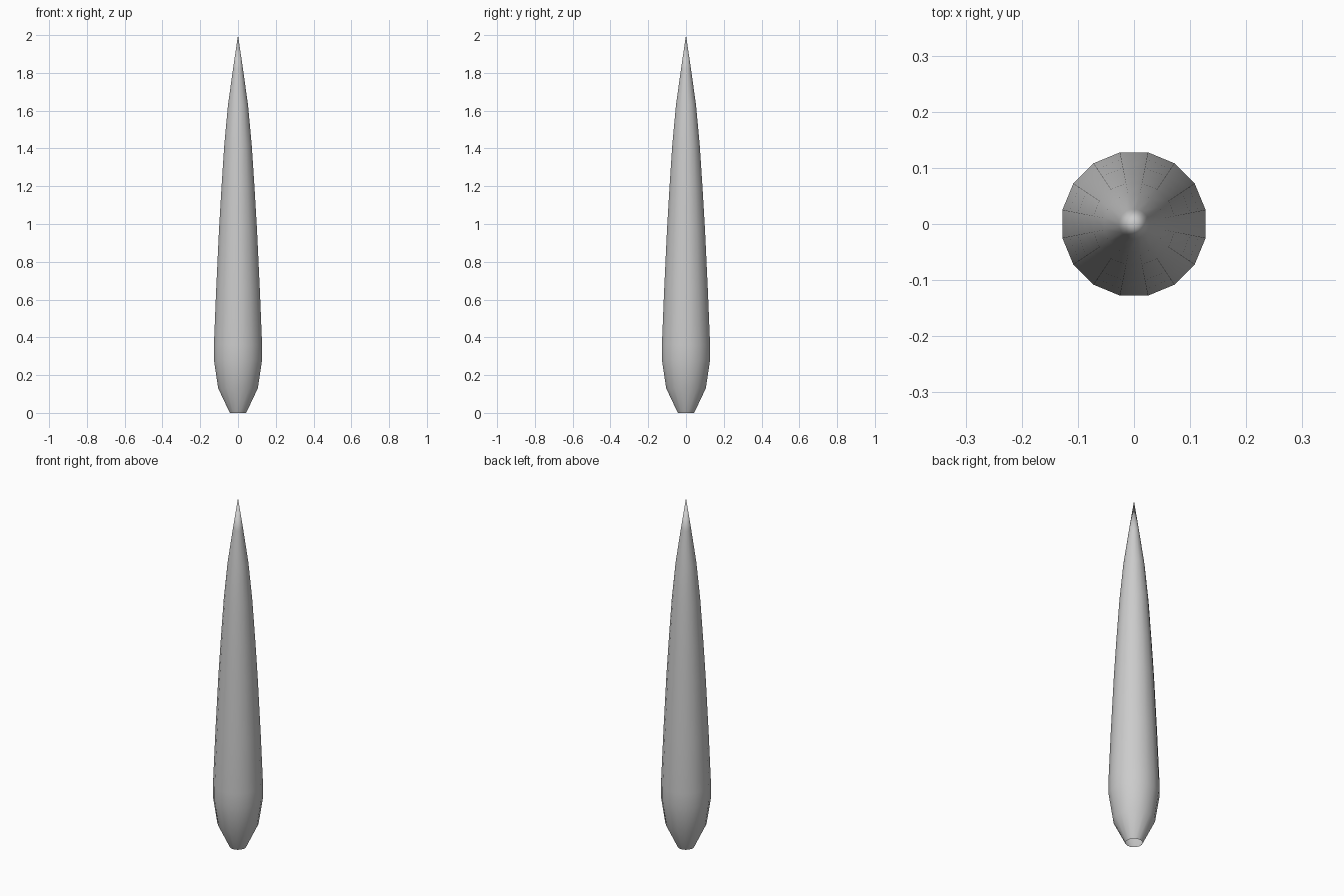
import bpy, bmesh, math

if "Cube" in bpy.data.objects:
    bpy.data.objects.remove(bpy.data.objects["Cube"])

SIDES = 16
# (radius, height) from the open base up to the last ring below the tip
PROFILE = [(0.044, 0.0), (0.107, 0.13), (0.13, 0.28), (0.13, 0.36), (0.118, 0.65),
           (0.102, 0.98), (0.09, 1.18), (0.074, 1.42), (0.054, 1.63), (0.027, 1.82)]

# Tapered spindle: lathed rings closed by a pointed tip, open at the base
bm = bmesh.new()
rings = []
for r, z in PROFILE:
    ring = []
    for i in range(SIDES):
        a = 2 * math.pi * (i + 0.5) / SIDES
        ring.append(bm.verts.new((r * math.cos(a), r * math.sin(a), z)))
    rings.append(ring)
tip = bm.verts.new((0, 0, 2.0))

for low, high in zip(rings, rings[1:]):
    for i in range(SIDES):
        j = (i + 1) % SIDES
        bm.faces.new((low[i], low[j], high[j], high[i]))
for i in range(SIDES):
    bm.faces.new((rings[-1][i], rings[-1][(i + 1) % SIDES], tip))
for f in bm.faces:
    f.smooth = True

mesh = bpy.data.meshes.new("tapered_spindle")
bm.to_mesh(mesh)
bm.free()
spindle = bpy.data.objects.new("tapered_spindle", mesh)
bpy.context.collection.objects.link(spindle)
